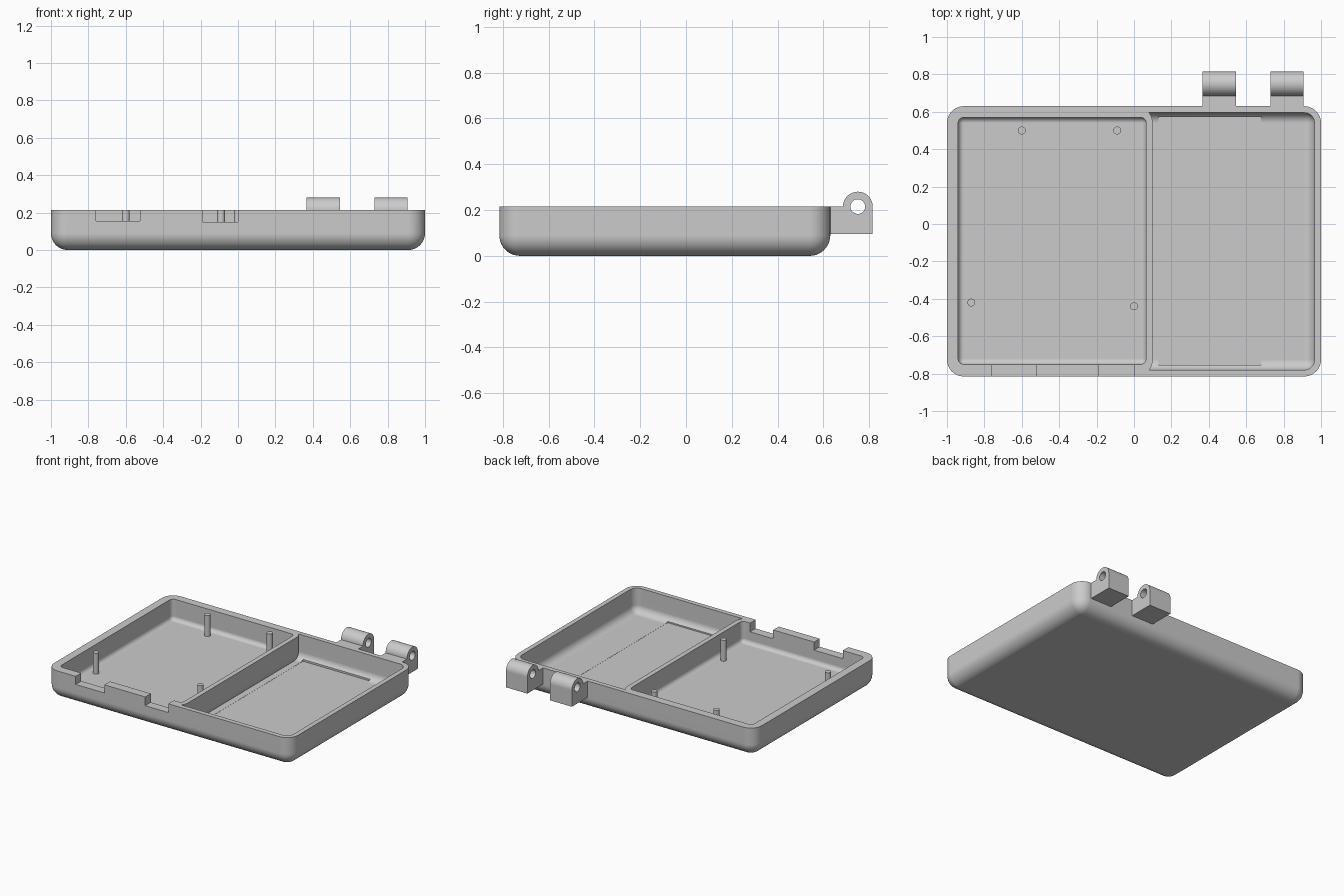
import bpy, bmesh, math

cube = bpy.data.objects.get("Cube")
if cube:
    bpy.data.objects.remove(cube, do_unlink=True)

grey = bpy.data.materials.new("plain_grey")
grey.use_nodes = True
colour = (0.6, 0.6, 0.6, 1)
grey.diffuse_color = colour
grey.node_tree.nodes["Principled BSDF"].inputs["Base Color"].default_value = colour


def add_object(name, data):
    obj = bpy.data.objects.new(name, data)
    bpy.context.collection.objects.link(obj)
    data.materials.append(grey)
    return obj


def box(name, xs, ys, zs, radius=0):
    """Box with rounded upright and bottom edges and a sharp rim."""
    bm = bmesh.new()
    bmesh.ops.create_cube(bm, size=1)
    for v in bm.verts:
        for axis, (low, high) in enumerate((xs, ys, zs)):
            v.co[axis] = low if v.co[axis] < 0 else high
    if radius:
        edges = [e for e in bm.edges if min(v.co.z for v in e.verts) < zs[1] - 1e-4]
        bmesh.ops.bevel(bm, geom=edges, offset=radius, segments=10,
                        profile=0.5, affect='EDGES')
    mesh = bpy.data.meshes.new(name)
    bm.to_mesh(mesh)
    bm.free()
    return add_object(name, mesh)


def activate(obj):
    bpy.ops.object.select_all(action='DESELECT')
    obj.select_set(True)
    bpy.context.view_layer.objects.active = obj


def boolean(target, tool, operation='DIFFERENCE'):
    """Apply a boolean and drop the tool object."""
    activate(target)
    mod = target.modifiers.new("cut", 'BOOLEAN')
    mod.object = tool
    mod.operation = operation
    mod.solver = 'EXACT'
    bpy.ops.object.modifier_apply(modifier=mod.name)
    bpy.data.objects.remove(tool, do_unlink=True)


def smooth(obj):
    activate(obj)
    bpy.ops.object.shade_smooth_by_angle(angle=math.radians(30))
    mod = obj.modifiers.new("even_normals", 'WEIGHTED_NORMAL')
    mod.keep_sharp = True


# Tray body
outer_y = (-0.815, 0.63)
tray = box("tray_body", (-1, 1), outer_y, (0, 0.215), 0.09)

# Right compartment, leaving the rounded divider, with a shallow flat pocket
right_cut = box("right_cutter", (0, 0.965), (-0.78, 0.595), (0.035, 0.4), 0.055)
boolean(right_cut, box("divider_block", (-1, 0.1), outer_y, (0, 0.5), 0.09))
boolean(right_cut, box("pocket", (0.13, 0.68), (-0.755, 0.575), (0.034, 0.2)), 'UNION')
boolean(tray, right_cut)

# Left compartment
boolean(tray, box("left_cutter", (-0.94, 0.065), (-0.75, 0.57), (0.06, 0.4), 0.03))

# Openings in the front rim
for xs, bottom in (((-0.76, -0.525), 0.155), ((-0.19, 0), 0.15)):
    boolean(tray, box("notch_cutter", xs, (-0.9, -0.7), (bottom, 0.4)))
smooth(tray)

# Locating pins
for i, (x, y) in enumerate(((-0.6, 0.5), (-0.09, 0.5), (-0.87, -0.42), (0, -0.44))):
    bpy.ops.mesh.primitive_cylinder_add(vertices=24, radius=0.021, depth=0.165,
                                        location=(x, y, 0.1325))
    pin = bpy.context.object
    pin.name = f"locating_pin_{i + 1}"
    pin.data.materials.append(grey)
    smooth(pin)


def arc(radius, start, end, count):
    """Points around the hinge axis in the side plane."""
    angles = [start + (end - start) * i / count for i in range(count + 1)]
    return [(0.75 + radius * math.cos(a), 0.215 + radius * math.sin(a)) for a in angles]


# Hinge knuckles: side profile with a pin hole, extruded sideways
outline = [(0.62, 0.215), (0.62, 0.095), (0.815, 0.095)] + arc(0.065, 0, math.pi, 24)
hole = arc(0.032, 0, math.tau, 32)[:-1]
for name, x0, x1 in (("inner_hinge_knuckle", 0.365, 0.545),
                     ("outer_hinge_knuckle", 0.73, 0.905)):
    curve = bpy.data.curves.new(name, 'CURVE')
    curve.dimensions = '2D'
    curve.fill_mode = 'BOTH'
    curve.extrude = (x1 - x0) / 2
    for points in (outline, hole):
        spline = curve.splines.new('POLY')
        spline.points.add(len(points) - 1)
        for p, (y, z) in zip(spline.points, points):
            p.co = (y, z, 0, 1)
        spline.use_cyclic_u = True
    knuckle = add_object(name, curve)
    knuckle.location.x = (x0 + x1) / 2
    knuckle.rotation_euler = (math.pi / 2, 0, math.pi / 2)
    activate(knuckle)
    bpy.ops.object.convert(target='MESH')
    smooth(bpy.context.object)
